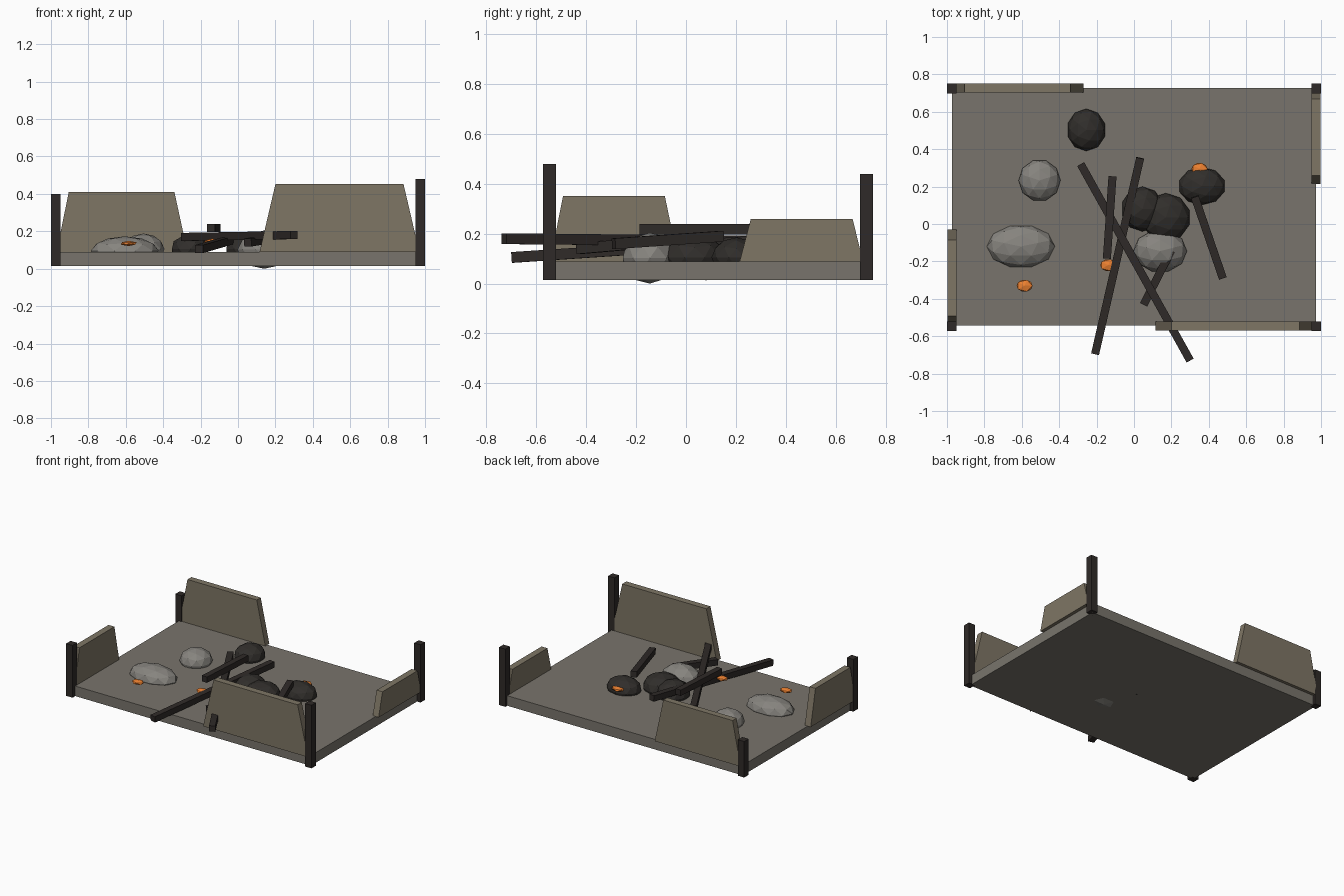
import bpy, bmesh
from math import radians
from mathutils import Vector, Matrix

if "Cube" in bpy.data.objects:
    bpy.data.objects.remove(bpy.data.objects["Cube"])


def material(name, rgb):
    m = bpy.data.materials.new(name)
    m.diffuse_color = (*rgb, 1)
    m.use_nodes = True
    m.node_tree.nodes["Principled BSDF"].inputs["Base Color"].default_value = m.diffuse_color
    return m


STONE = material("floor_stone", (0.19, 0.175, 0.15))
WALL = material("wall_plaster", (0.21, 0.18, 0.13))
CHAR = material("charred_wood", (0.028, 0.023, 0.021))
SOOT = material("soot", (0.03, 0.027, 0.024))
ASH = material("grey_rubble", (0.24, 0.23, 0.21))
GLOW = material("ember", (0.85, 0.22, 0.03))


def finish(bm, name, mat):
    bmesh.ops.recalc_face_normals(bm, faces=bm.faces)
    me = bpy.data.meshes.new(name)
    bm.to_mesh(me)
    bm.free()
    me.materials.append(mat)
    ob = bpy.data.objects.new(name, me)
    bpy.context.collection.objects.link(ob)
    return ob


def box(name, lo, hi, mat):
    lo, hi = Vector(lo), Vector(hi)
    bm = bmesh.new()
    bmesh.ops.create_cube(bm, size=1)
    bmesh.ops.scale(bm, vec=hi - lo, verts=bm.verts)
    bmesh.ops.translate(bm, vec=(lo + hi) / 2, verts=bm.verts)
    return finish(bm, name, mat)


def panel(name, axis, bottom, top, height, near, far):
    """Broken wall: a trapezoid along x or y, given thickness across it."""
    prof = [(bottom[0], 0.088), (bottom[1], 0.088), (top[1], height), (top[0], height)]
    bm = bmesh.new()
    if axis == 'x':
        pts, push = [(u, near, z) for u, z in prof], (0, far - near, 0)
    else:
        pts, push = [(near, u, z) for u, z in prof], (far - near, 0, 0)
    face = bm.faces.new([bm.verts.new(p) for p in pts])
    ext = bmesh.ops.extrude_face_region(bm, geom=[face], use_keep_orig=True)
    bmesh.ops.translate(bm, vec=push,
                        verts=[g for g in ext["geom"] if isinstance(g, bmesh.types.BMVert)])
    return finish(bm, name, WALL)


def beam(name, a, b, w=0.043):
    a, b = Vector(a), Vector(b)
    d = (b - a).normalized()
    side = d.cross(Vector((0, 0, 1))).normalized()
    up = side.cross(d)
    rot = Matrix((d, side, up)).transposed().to_4x4()
    bm = bmesh.new()
    bmesh.ops.create_cube(bm, size=1)
    bmesh.ops.scale(bm, vec=((b - a).length, w, w), verts=bm.verts)
    bmesh.ops.transform(bm, matrix=Matrix.Translation((a + b) / 2) @ rot, verts=bm.verts)
    return finish(bm, name, CHAR)


def rock(name, loc, size, mat, subdiv=2, turn=0):
    bm = bmesh.new()
    bmesh.ops.create_icosphere(bm, subdivisions=subdiv, radius=1)
    bmesh.ops.rotate(bm, cent=(0, 0, 0), matrix=Matrix.Rotation(radians(turn), 3, 'Z'),
                     verts=bm.verts)
    bmesh.ops.scale(bm, vec=size, verts=bm.verts)
    bmesh.ops.translate(bm, vec=loc, verts=bm.verts)
    return finish(bm, name, mat)


# Floor slab
box("floor_slab", (-0.972, -0.542, 0.015), (0.972, 0.728, 0.089), STONE)

# Burnt corner posts of different heights
for label, x, y, top in (("front_left", -0.974, -0.547, 0.40), ("front_right", 0.974, -0.547, 0.48),
                         ("back_left", -0.974, 0.724, 0.28), ("back_right", 0.974, 0.724, 0.44)):
    box(label + "_post", (x - 0.026, y - 0.026, 0.015), (x + 0.026, y + 0.026, top), CHAR)

# Broken wall pieces
panel("front_wall", 'x', (0.115, 0.97), (0.20, 0.885), 0.452, -0.57, -0.522)
panel("back_wall", 'x', (-0.97, -0.27), (-0.905, -0.34), 0.41, 0.704, 0.75)
panel("right_wall", 'y', (0.215, 0.71), (0.26, 0.668), 0.26, 0.948, 0.996)
panel("left_wall", 'y', (-0.545, -0.03), (-0.493, -0.085), 0.352, -0.996, -0.948)

# Fallen beams
beam("long_beam", (-0.285, 0.32, 0.17), (0.30, -0.73, 0.18))
beam("sloping_beam", (0.033, 0.353, 0.175), (-0.208, -0.695, 0.105))
beam("top_beam", (-0.115, 0.255, 0.218), (-0.145, -0.185, 0.218))
beam("right_beam", (0.325, 0.145, 0.19), (0.475, -0.29, 0.16))
beam("short_beam", (0.20, -0.14, 0.165), (0.052, -0.43, 0.14))

# Grey rubble and sooty lumps
for i, (loc, size) in enumerate((((-0.605, -0.12, 0.095), (0.182, 0.116, 0.078)),
                                 ((-0.505, 0.233, 0.105), (0.112, 0.112, 0.083)),
                                 ((0.14, -0.145, 0.102), (0.143, 0.114, 0.102)))):
    rock(f"grey_rubble_{i + 1}", loc, size, ASH, 2, 18)
for i, (loc, size) in enumerate((((-0.255, 0.503, 0.105), (0.104, 0.113, 0.08)),
                                 ((0.363, 0.203, 0.105), (0.126, 0.101, 0.08)),
                                 ((0.045, 0.08, 0.105), (0.113, 0.12, 0.092)),
                                 ((0.17, 0.035, 0.105), (0.132, 0.13, 0.09)))):
    rock(f"burnt_lump_{i + 1}", loc, size, SOOT)

# Glowing embers
for i, loc in enumerate(((-0.585, -0.33, 0.135), (-0.138, -0.22, 0.147), (0.35, 0.295, 0.135))):
    rock(f"ember_{i + 1}", loc, (0.048, 0.036, 0.014), GLOW, 1)
